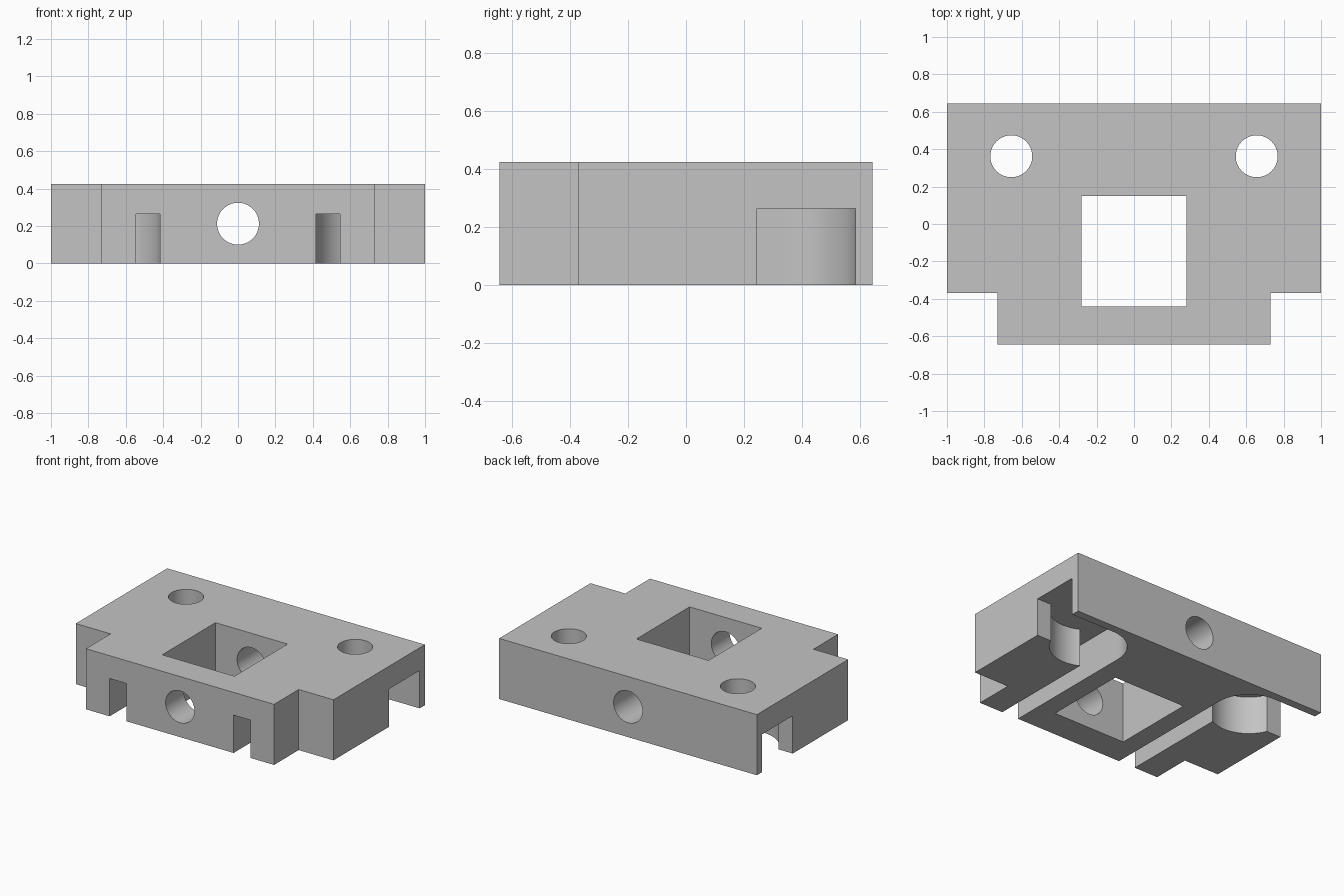
import bpy, bmesh
from math import acos, asin, cos, sin, pi
from mathutils import Matrix

if "Cube" in bpy.data.objects:
    bpy.data.objects.remove(bpy.data.objects["Cube"], do_unlink=True)

HEIGHT, DEPTH = 0.425, 0.643

grey = bpy.data.materials.new("plain grey")
grey.use_nodes = True
grey.diffuse_color = (0.55, 0.55, 0.55, 1)
grey.node_tree.nodes["Principled BSDF"].inputs["Base Color"].default_value = grey.diffuse_color


def make_object(name, bm):
    bmesh.ops.recalc_face_normals(bm, faces=bm.faces)
    mesh = bpy.data.meshes.new(name)
    bm.to_mesh(mesh)
    bm.free()
    mesh.materials.append(grey)
    obj = bpy.data.objects.new(name, mesh)
    bpy.context.collection.objects.link(obj)
    return obj


def prism(name, outline, bottom, top):
    bm = bmesh.new()
    face = bm.faces.new([bm.verts.new((x, y, bottom)) for x, y in outline])
    result = bmesh.ops.extrude_face_region(bm, geom=[face])
    verts = [v for v in result["geom"] if isinstance(v, bmesh.types.BMVert)]
    bmesh.ops.translate(bm, verts=verts, vec=(0, 0, top - bottom))
    return make_object(name, bm)


def cylinder(name, radius, length, matrix):
    bm = bmesh.new()
    bmesh.ops.create_cone(bm, cap_ends=True, segments=64, radius1=radius,
                          radius2=radius, depth=length, matrix=matrix)
    return make_object(name, bm)


def cut(body, cutter):
    cutter.hide_render = True
    mod = body.modifiers.new(cutter.name, 'BOOLEAN')
    mod.operation, mod.solver, mod.object = 'DIFFERENCE', 'EXACT', cutter
    bpy.context.view_layer.objects.active = body
    bpy.ops.object.modifier_apply(modifier=mod.name)
    bpy.data.objects.remove(cutter, do_unlink=True)


def arc(cx, cy, r, start, end, steps):
    angles = [start + (end - start) * i / steps for i in range(steps + 1)]
    return [(cx + r * cos(a), cy + r * sin(a)) for a in angles]


# Block with notched front corners
half = [(0.73, -DEPTH), (0.73, -0.37), (1, -0.37), (1, DEPTH)]
block = prism("mounting_block", half + [(-x, y) for x, y in reversed(half)], 0, HEIGHT)

# Square window
cut(block, prism("window_cutter", [(-0.28, -0.44), (0.28, -0.44), (0.28, 0.15), (-0.28, 0.15)],
                 -0.1, HEIGHT + 0.1))

# Underside channel: front groove, round pocket and side opening in one outline
cx, cy, r = 0.662, 0.339, 0.246
groove_in, groove_out, side_front = cx - r, 0.546, 0.245
pocket = [(groove_in, -1), (groove_out, -1)]
pocket += arc(cx, cy, r, -acos((groove_out - cx) / r), asin((side_front - cy) / r), 20)
pocket += [(1.2, side_front), (1.2, cy + r)]
pocket += arc(cx, cy, r, pi / 2, pi, 20)

for side in (-1, 1):
    cut(block, prism("channel_cutter", [(side * x, y) for x, y in pocket], -0.1, 0.265))
    # Vertical screw hole
    cut(block, cylinder("screw_cutter", 0.112, 2, Matrix.Translation((side * 0.656, 0.362, 0))))

# Long bore from front to back
cut(block, cylinder("bore_cutter", 0.112, 2,
                    Matrix.Translation((0, 0, HEIGHT / 2)) @ Matrix.Rotation(pi / 2, 4, 'X')))

bpy.ops.object.select_all(action='DESELECT')
block.select_set(True)
bpy.context.view_layer.objects.active = block
bpy.ops.object.shade_smooth_by_angle()
